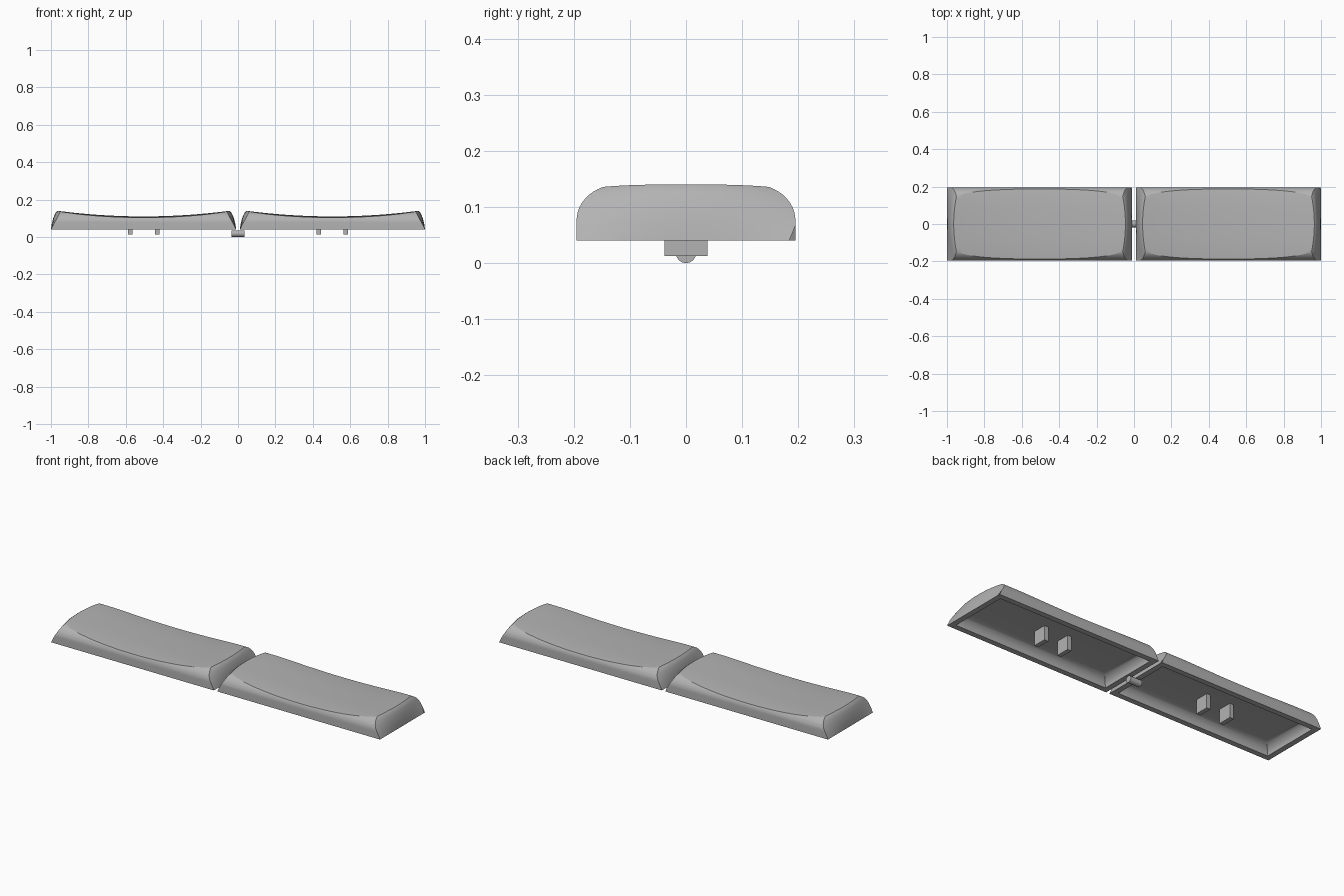
import bpy, bmesh, math
from mathutils import Vector

if "Cube" in bpy.data.objects:
    bpy.data.objects.remove(bpy.data.objects["Cube"])

HALF_X, HALF_Y, BASE, CENTER = 0.495, 0.195, 0.04, 0.505

grey = bpy.data.materials.new("plain grey")
grey.use_nodes = True
grey.diffuse_color = (0.45, 0.45, 0.45, 1)
grey.node_tree.nodes["Principled BSDF"].inputs["Base Color"].default_value = grey.diffuse_color


def finish(name, bm):
    """Turn a bmesh into a grey object."""
    bmesh.ops.recalc_face_normals(bm, faces=bm.faces)
    mesh = bpy.data.meshes.new(name)
    bm.to_mesh(mesh)
    bm.free()
    mesh.materials.append(grey)
    obj = bpy.data.objects.new(name, mesh)
    bpy.context.collection.objects.link(obj)
    return obj


def loft(name, sections):
    """Skin a list of equal-length closed sections and cap both ends."""
    bm = bmesh.new()
    rows = [[bm.verts.new(p) for p in section] for section in sections]
    n = len(rows[0])
    for a, b in zip(rows, rows[1:]):
        for i in range(n):
            j = (i + 1) % n
            bm.faces.new((a[i], a[j], b[j], b[i]))
    bm.faces.new(rows[0])
    bm.faces.new(rows[-1])
    return finish(name, bm)


def boolean(obj, cutter, operation):
    cutter.hide_render = True
    mod = obj.modifiers.new("cut", "BOOLEAN")
    mod.operation, mod.object, mod.solver = operation, cutter, "EXACT"
    bpy.context.view_layer.objects.active = obj
    bpy.ops.object.modifier_apply(modifier=mod.name)
    bpy.data.objects.remove(cutter)


def smooth(obj, angle):
    bpy.ops.object.select_all(action="DESELECT")
    obj.select_set(True)
    bpy.context.view_layer.objects.active = obj
    bpy.ops.object.shade_smooth_by_angle(angle=math.radians(angle))


def mirror_points(half):
    """Complete a right-hand outline with its left half."""
    return half + [(-u, z) for u, z in reversed(half)]


# Lengthwise outline: leaning ends and a dished top
end = [(HALF_X, BASE), (0.491, 0.07), (0.483, 0.1), (0.475, 0.12), (0.467, 0.134), (0.459, 0.14)]
dish = [(x, 0.11 + 0.03 * (x / 0.459) ** 2) for x in (0.459 * (1 - i / 14) for i in range(1, 14))]
long_outline = mirror_points(end + dish)


def long_section(y):
    t = abs(y) / HALF_Y
    points = []
    for x, z in long_outline:
        rise = (z - BASE) / 0.1
        bow = 1 - 0.06 * t * t * rise * abs(x) / HALF_X
        points.append(Vector((x * bow, y, z - 0.01 * t ** 3 * rise)))
    return points


# Crosswise outline: upright sides with rounded shoulders
shoulder = [(HALF_Y, BASE)]
for k in range(13):
    a = math.radians(7.5 * k)
    shoulder.append((0.12 + 0.075 * math.cos(a), 0.076 + 0.064 * math.sin(a)))
cross_outline = mirror_points(shoulder)


def cavity_section(k, steps=8):
    """Rectangle ring of the hollow underside, closing in towards its ceiling."""
    a = math.radians(90 * k / steps)
    inset = 0.03 + 0.055 * (1 - math.cos(a))
    x, y, z = HALF_X - inset, HALF_Y - inset, BASE + 0.05 * math.sin(a)
    return [(x, y, z), (-x, y, z), (-x, -y, z), (x, -y, z)]


for side, label in ((-1, "right"), (1, "left")):
    # Dished shell
    shell = loft(label + "_shell", [long_section(HALF_Y * 1.03 * i / 12) for i in range(-12, 13)])
    rounding = loft("rounding_cutter", [[(x, y, z) for y, z in cross_outline] for x in (-0.6, 0.6)])
    boolean(shell, rounding, "INTERSECT")

    # Hollow underside
    lower = [(x, y, BASE - 0.02) for x, y, z in cavity_section(0)]
    cavity = loft("cavity_cutter", [lower] + [cavity_section(k) for k in range(9)])
    boolean(shell, cavity, "DIFFERENCE")
    shell.location.x = side * CENTER
    smooth(shell, 25)

    # Pair of locating tabs hanging from the ceiling
    for place, offset in (("inner", -0.072), ("outer", 0.072)):
        bm = bmesh.new()
        bmesh.ops.create_cube(bm, size=1)
        bmesh.ops.scale(bm, vec=(0.024, 0.076, 0.081), verts=bm.verts)
        tab = finish(f"{label}_{place}_tab", bm)
        tab.location = (side * (CENTER + offset), 0, 0.053)

# Hinge pin joining both shells
bm = bmesh.new()
bmesh.ops.create_cone(bm, cap_ends=True, segments=32, radius1=0.018, radius2=0.018, depth=0.07)
pin = finish("hinge_pin", bm)
pin.rotation_euler.y = math.pi / 2
pin.location.z = 0.018
smooth(pin, 40)
